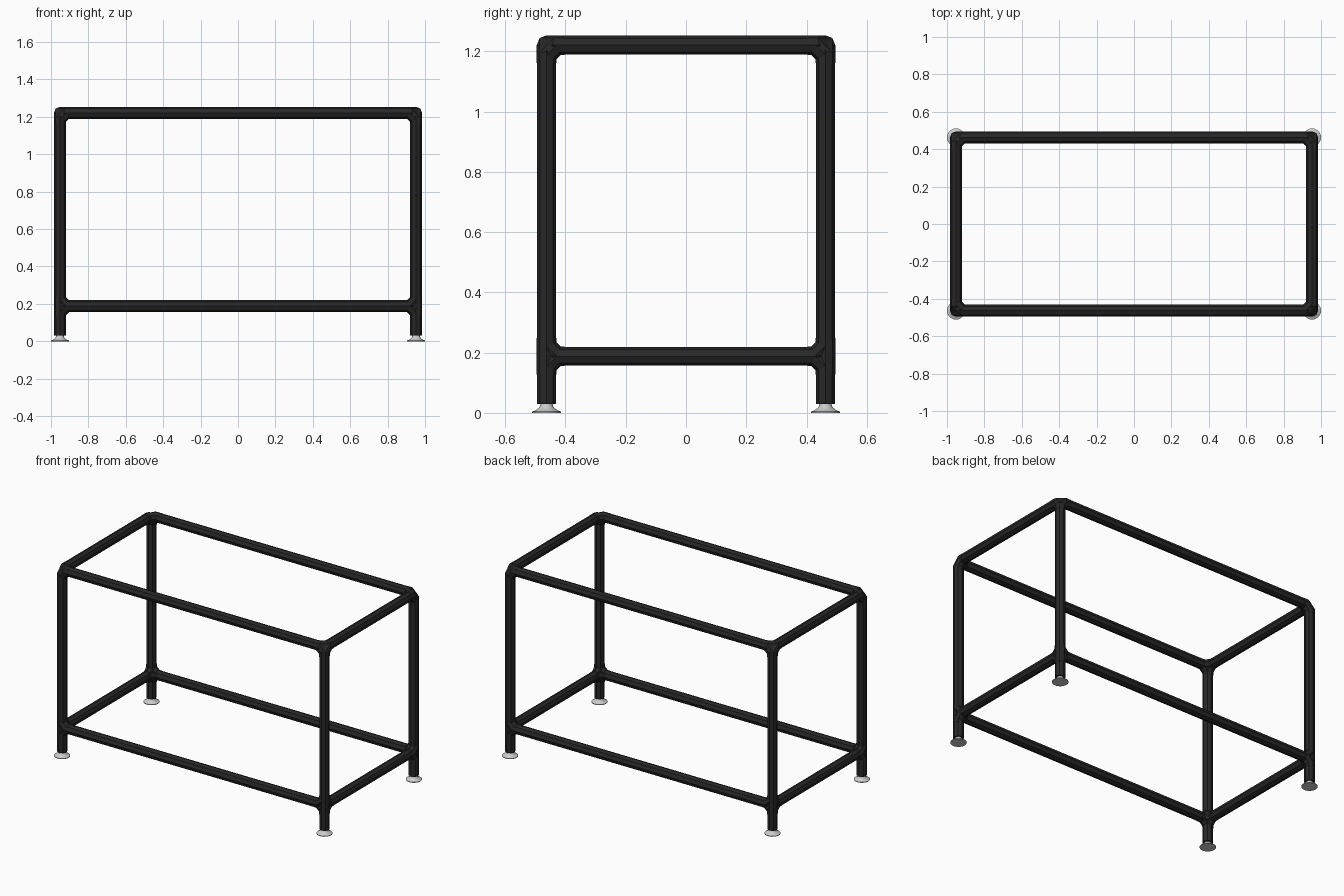
import bpy, bmesh, math
from mathutils import Vector

cube = bpy.data.objects.get("Cube")
if cube:
    bpy.data.objects.remove(cube, do_unlink=True)

PX, PY = 0.952, 0.463          # post centres
LOW, HIGH = 0.188, 1.221       # rail heights
R_TUBE, R_FIT = 0.0315, 0.0325
ARM, BEND = 0.06, 0.034        # fitting arm length and start of its bend
SIDES = 8
X, Y, Z = Vector((1, 0, 0)), Vector((0, 1, 0)), Vector((0, 0, 1))


def material(name, colour, rough):
    m = bpy.data.materials.new(name)
    m.use_nodes = True
    m.diffuse_color = (*colour, 1)
    bsdf = m.node_tree.nodes["Principled BSDF"]
    bsdf.inputs["Base Color"].default_value = (*colour, 1)
    bsdf.inputs["Roughness"].default_value = rough
    return m


black = material("black coating", (0.02, 0.02, 0.02), 0.6)
steel = material("light grey steel", (0.6, 0.6, 0.6), 0.5)


def sweep(bm, path, normal, radius):
    """Sweep an octagon along a planar path with mitred bends."""
    rings = []
    for i, p in enumerate(path):
        before = (p - path[i - 1]).normalized() if i else None
        after = (path[i + 1] - p).normalized() if i + 1 < len(path) else None
        before, after = before or after, after or before
        tangent = (before + after).normalized()
        side = normal.cross(tangent) / tangent.dot(after)
        ring = []
        for k in range(SIDES):
            a = math.tau * k / SIDES
            ring.append(bm.verts.new(p + radius * (math.cos(a) * side + math.sin(a) * normal)))
        rings.append(ring)
    for r0, r1 in zip(rings, rings[1:]):
        for k in range(SIDES):
            j = (k + 1) % SIDES
            bm.faces.new((r0[k], r0[j], r1[j], r1[k]))
    bm.faces.new(rings[0])
    bm.faces.new(rings[-1])


def finish(bm, name, mat):
    bmesh.ops.recalc_face_normals(bm, faces=bm.faces)
    mesh = bpy.data.meshes.new(name)
    bm.to_mesh(mesh)
    bm.free()
    mesh.materials.append(mat)
    obj = bpy.data.objects.new(name, mesh)
    bpy.context.collection.objects.link(obj)
    return obj


def tube(name, start, end, normal):
    bm = bmesh.new()
    sweep(bm, [Vector(start), Vector(end)], normal, R_TUBE)
    finish(bm, name, black)


def fitting(name, centre, pairs, sleeve=False):
    """Corner connector: one bent pipe for each pair of arms."""
    bm = bmesh.new()
    for a, b in pairs:
        path = [centre + v for v in (a * ARM, a * BEND, b * BEND, b * ARM)]
        sweep(bm, path, a.cross(b), R_FIT)
    if sleeve:
        sweep(bm, [centre - Z * ARM, centre + Z * ARM], X, R_FIT)
    finish(bm, name, black)


def foot(name, x, y):
    """Turned levelling foot with a flared base."""
    bm = bmesh.new()
    profile = [(0, 0), (0.048, 0), (0.048, 0.004), (0.036, 0.009),
               (0.026, 0.016), (0.021, 0.024), (0.02, 0.034), (0, 0.034)]
    verts = [bm.verts.new((r, 0, z)) for r, z in profile]
    edges = [bm.edges.new(e) for e in zip(verts, verts[1:])]
    bmesh.ops.spin(bm, geom=verts + edges, cent=(0, 0, 0), axis=Z,
                   angle=math.tau, steps=24)
    bmesh.ops.remove_doubles(bm, verts=bm.verts, dist=0.0001)
    obj = finish(bm, name, steel)
    obj.location = (x, y, 0)
    bpy.ops.object.select_all(action='DESELECT')
    obj.select_set(True)
    bpy.context.view_layer.objects.active = obj
    bpy.ops.object.shade_smooth_by_angle(angle=math.radians(40))


# Posts, connectors and feet at the four corners
for sx, side in ((1, "left"), (-1, "right")):
    for sy, end in ((-1, "front"), (1, "back")):
        tag = f"{end}_{side}"
        x, y = sx * PX, sy * PY
        ax, ay = -sx * X, -sy * Y
        tube(f"post_{tag}", (x, y, 0.03), (x, y, HIGH - BEND), X)
        fitting(f"top_corner_{tag}", Vector((x, y, HIGH)),
                [(ax, ay), (ay, -Z), (ax, -Z)])
        fitting(f"lower_corner_{tag}", Vector((x, y, LOW)),
                [(ax, ay), (ay, -Z), (ax, -Z), (ay, Z), (ax, Z)], sleeve=True)
        foot(f"foot_{tag}", x, y)

# Horizontal rails
for z, level in ((LOW, "lower"), (HIGH, "top")):
    for s, end, side in ((-1, "front", "right"), (1, "back", "left")):
        ex, ey = PX - BEND - 0.01, PY - BEND - 0.01
        tube(f"{level}_rail_{end}", (-ex, s * PY, z), (ex, s * PY, z), Z)
        tube(f"{level}_rail_{side}", (s * PX, -ey, z), (s * PX, ey, z), Z)
